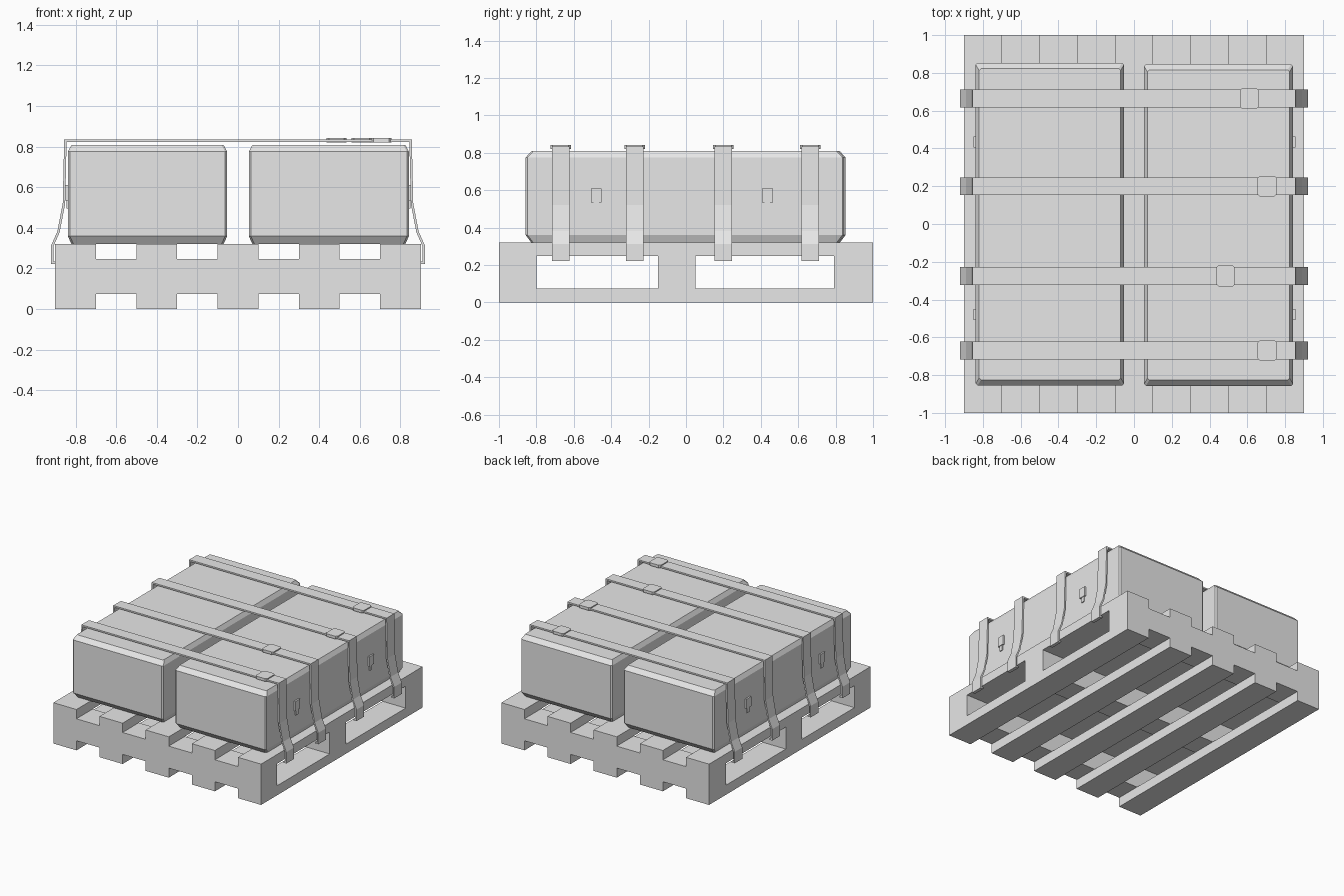
import bpy
import bmesh

if "Cube" in bpy.data.objects:
    bpy.data.objects.remove(bpy.data.objects["Cube"])

GREY = (0.8, 0.8, 0.8, 1)
grey = bpy.data.materials.new("light_grey")
grey.use_nodes = True
grey.diffuse_color = GREY
grey.node_tree.nodes["Principled BSDF"].inputs["Base Color"].default_value = GREY


def add_mesh(name, bm):
    bmesh.ops.recalc_face_normals(bm, faces=bm.faces)
    mesh = bpy.data.meshes.new(name)
    bm.to_mesh(mesh)
    bm.free()
    mesh.materials.append(grey)
    obj = bpy.data.objects.new(name, mesh)
    bpy.context.collection.objects.link(obj)
    return obj


def loft(name, rings):
    """Skin a stack of matching closed rings and cap both ends."""
    bm = bmesh.new()
    loops = [[bm.verts.new(p) for p in ring] for ring in rings]
    n = len(loops[0])
    for a, b in zip(loops, loops[1:]):
        for i in range(n):
            j = (i + 1) % n
            bm.faces.new((a[i], a[j], b[j], b[i]))
    bm.faces.new(loops[0])
    bm.faces.new(loops[-1])
    return add_mesh(name, bm)


def cut_rect(x0, x1, y0, y1, c, z):
    """Rectangle with cut corners at height z."""
    return [(x0 + c, y0, z), (x1 - c, y0, z), (x1, y0 + c, z), (x1, y1 - c, z),
            (x1 - c, y1, z), (x0 + c, y1, z), (x0, y1 - c, z), (x0, y0 + c, z)]


def box(name, x0, x1, y0, y1, z0, z1):
    return loft(name, [[(x0, y0, z), (x1, y0, z), (x1, y1, z), (x0, y1, z)]
                       for z in (z0, z1)])


# Pallet: lengthwise slats above and below three cross beams
for i in range(5):
    x = -0.9 + 0.4 * i
    box(f"bottom_slat_{i + 1}", x, x + 0.2, -1, 1, 0, 0.075)
    box(f"top_slat_{i + 1}", x, x + 0.2, -1, 1, 0.247, 0.32)
for name, y0, y1 in (("front", -1, -0.8), ("middle", -0.15, 0.05), ("back", 0.79, 1)):
    box(f"{name}_beam", -0.9, 0.9, y0, y1, 0.075, 0.247)

# Two chamfered crates, narrower at top and bottom
for name, x0, x1, y0, y1 in (("right_crate", -0.838, -0.053, -0.855, 0.853),
                             ("left_crate", 0.053, 0.842, -0.857, 0.846)):
    rings = []
    for z, inset in ((0.32, 1), (0.36, 0), (0.775, 0), (0.808, 1)):
        dx, dy = 0.018 * inset, 0.03 * inset
        rings.append(cut_rect(x0 + dx, x1 - dx, y0 + dy, y1 - dy, 0.01, z))
    loft(name, rings)

# Straps: one bent ribbon over both crates, hooked under the pallet edge
SIDE = [(0.895, 0.228), (0.915, 0.228), (0.915, 0.31), (0.884, 0.38),
        (0.857, 0.52), (0.85, 0.828)]
PATH = [(-x, z) for x, z in SIDE] + SIDE[::-1]
BUCKLES = ((0.665, 0.61), (0.2, 0.705), (-0.275, 0.485), (-0.67, 0.705))
for n, (y, bx) in enumerate(BUCKLES, 1):
    bm = bmesh.new()
    pairs = [(bm.verts.new((x, y - 0.047, z)), bm.verts.new((x, y + 0.047, z)))
             for x, z in PATH]
    for (a, b), (c, d) in zip(pairs, pairs[1:]):
        bm.faces.new((a, b, d, c))
    strap = add_mesh(f"strap_{n}", bm)
    solid = strap.modifiers.new("thickness", "SOLIDIFY")
    solid.thickness = 0.012
    solid.offset = 0
    solid.use_even_offset = True
    loft(f"strap_buckle_{n}", [cut_rect(bx - 0.05, bx + 0.05, y - 0.055, y + 0.055, 0.012, z)
                               for z in (0.82, 0.842)])

# Latches on the outer crate walls
for side, sx, wall in (("right", -1, 0.838), ("left", 1, 0.842)):
    for end, y in (("front", -0.48), ("back", 0.435)):
        xs = sorted((sx * (wall - 0.005), sx * (wall + 0.012)))
        box(f"{side}_{end}_latch", *xs, y - 0.029, y + 0.029, 0.535, 0.61)
        xs = sorted((sx * (wall - 0.005), sx * (wall + 0.007)))
        box(f"{side}_{end}_latch_tab", *xs, y - 0.014, y + 0.014, 0.495, 0.535)
